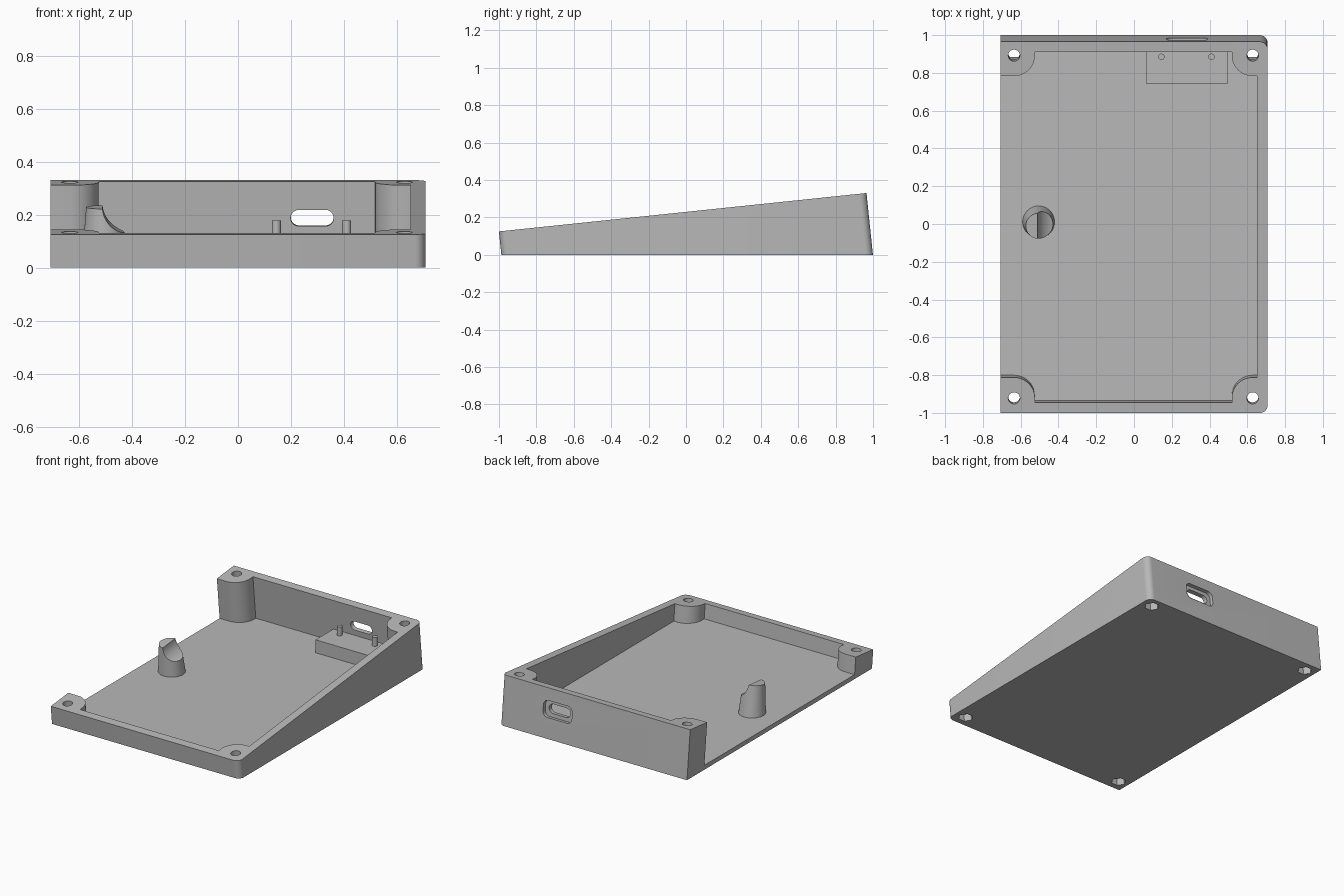
import bpy, bmesh, math
from mathutils import Matrix, Vector

if "Cube" in bpy.data.objects:
    bpy.data.objects.remove(bpy.data.objects["Cube"])

TILT = math.radians(5.96)
ROT = Matrix.Rotation(TILT, 4, 'X')      # the case is square to a tilted frame
XL, XR, UF, UB, WT = -0.707, 0.707, -0.982, 0.994, 0.228
WALL, FLOOR, POST_R = 0.055, 0.03, 0.11
HOLES = [(x, u) for x in (-0.635, 0.628) for u in (-0.903, 0.921)]

grey = bpy.data.materials.new("grey_plastic")
grey.diffuse_color = (0.48, 0.48, 0.48, 1)
grey.use_nodes = True
grey.node_tree.nodes["Principled BSDF"].inputs["Base Color"].default_value = grey.diffuse_color


def arc(cx, cy, r, a0, a1, n=12):
    return [(cx + r * math.cos(math.radians(a0 + (a1 - a0) * i / n)),
             cy + r * math.sin(math.radians(a0 + (a1 - a0) * i / n))) for i in range(n + 1)]


def rounded(cx, cy, hx, hy, r):
    pts = []
    for k, (sx, sy) in enumerate([(1, 1), (-1, 1), (-1, -1), (1, -1)]):
        pts += arc(cx + sx * (hx - r), cy + sy * (hy - r), r, 90 * k, 90 * k + 90, 8)
    return pts


def prism(name, pts, lo, hi, axis='W', matrix=ROT, cut_z=None):
    """Extrude an outline along W (up) or U (depth); optionally trim below cut_z."""
    bm = bmesh.new()
    place = (lambda a, b, c: (a, b, c)) if axis == 'W' else (lambda a, b, c: (a, c, b))
    clean = [p for i, p in enumerate(pts) if math.dist(p, pts[i - 1]) > 1e-5]
    face = bm.faces.new([bm.verts.new(place(a, b, lo)) for a, b in clean])
    ext = bmesh.ops.extrude_face_region(bm, geom=[face])
    step = Vector(place(0, 0, hi - lo))
    bmesh.ops.translate(bm, vec=step, verts=[v for v in ext['geom'] if isinstance(v, bmesh.types.BMVert)])
    bm.transform(matrix)
    if cut_z is not None:
        bmesh.ops.bisect_plane(bm, geom=bm.verts[:] + bm.edges[:] + bm.faces[:],
                               plane_co=(0, 0, cut_z), plane_no=(0, 0, 1), clear_inner=True)
        bmesh.ops.holes_fill(bm, edges=[e for e in bm.edges if e.is_boundary], sides=0)
    return finish(name, bm)


def finish(name, bm):
    bmesh.ops.recalc_face_normals(bm, faces=bm.faces)
    me = bpy.data.meshes.new(name)
    bm.to_mesh(me)
    bm.free()
    me.materials.append(grey)
    ob = bpy.data.objects.new(name, me)
    bpy.context.collection.objects.link(ob)
    return ob


def activate(ob):
    bpy.ops.object.select_all(action='DESELECT')
    ob.select_set(True)
    bpy.context.view_layer.objects.active = ob


def cut(ob, cutter):
    mod = ob.modifiers.new("cut", 'BOOLEAN')
    mod.operation, mod.solver, mod.object = 'DIFFERENCE', 'EXACT', cutter
    activate(ob)
    bpy.ops.object.modifier_apply(modifier=mod.name)
    bpy.data.objects.remove(cutter)


def smooth(ob):
    activate(ob)
    bpy.ops.object.shade_smooth_by_angle(angle=math.radians(30))


# Wedge-shaped case, rounded on the right corners
R = 0.04
outline = [(XL, UF)] + arc(XR - R, UF + R, R, -90, 0) + arc(XR - R, UB - R, R, 0, 90) + [(XL, UB)]
case = prism("case", outline, -0.3, WT, cut_z=0)

# Tray cavity, open on the left, leaving a rounded screw post in each corner
xi, uf, ub = XR - WALL, UF + WALL, UB - WALL
(xl, hf), (_, hb), (xr, _), _ = HOLES
cavity = ([(-0.9, hf + POST_R)] + arc(xl, hf, POST_R, 90, 0) + [(xl + POST_R, uf), (xr - POST_R, uf)]
          + arc(xr, hf, POST_R, 180, 90) + [(xi, hf + POST_R), (xi, hb - POST_R)]
          + arc(xr, hb, POST_R, 270, 180) + [(xr - POST_R, ub), (xl + POST_R, ub)]
          + arc(xl, hb, POST_R, 0, -90) + [(-0.9, hb - POST_R)])
cut(case, prism("cavity_cutter", cavity, -0.25, 0.5, cut_z=FLOOR))

# Screw holes with hexagonal nut pockets below
for x, u in HOLES:
    cut(case, prism("hole_cutter", arc(x, u, 0.031, 0, 360, 24)[:-1], -0.3, 0.4))
    cut(case, prism("nut_cutter", arc(x, u, 0.047, 0, 360, 6)[:-1], -0.3, WT - 0.08))

# Cable port in the back wall: shallow recess outside, slot right through
cut(case, prism("recess_cutter", rounded(0.28, 0.09, 0.108, 0.056, 0.035), UB - 0.025, 1.2, 'U'))
cut(case, prism("slot_cutter", rounded(0.28, 0.09, 0.081, 0.031, 0.0309), 0.85, 1.2, 'U'))
smooth(case)

# Board platform with two locating pegs
FLAT = Matrix.Identity(4)
prism("board_platform", [(0.065, 0.74), (0.495, 0.74), (0.495, 0.955), (0.065, 0.955)],
      FLOOR - 0.01, 0.118, matrix=FLAT)
for i, x in enumerate((0.145, 0.41)):
    smooth(prism(f"board_peg_{i + 1}", arc(x, 0.885, 0.017, 0, 360, 20)[:-1], 0.11, 0.178, matrix=FLAT))

# Tapered support stub with a round cradle scooped from its right side
bm = bmesh.new()
bmesh.ops.create_cone(bm, cap_ends=True, segments=48, radius1=0.086, radius2=0.068, depth=WT - 0.01,
                      matrix=ROT @ Matrix.Translation((-0.505, 0.013, (WT + 0.01) / 2)))
stub = finish("support_stub", bm)
cut(stub, prism("cradle_cutter", arc(-0.405, 0.238, 0.107, 0, 360, 48)[:-1], -0.3, 0.3, 'U'))
smooth(stub)
